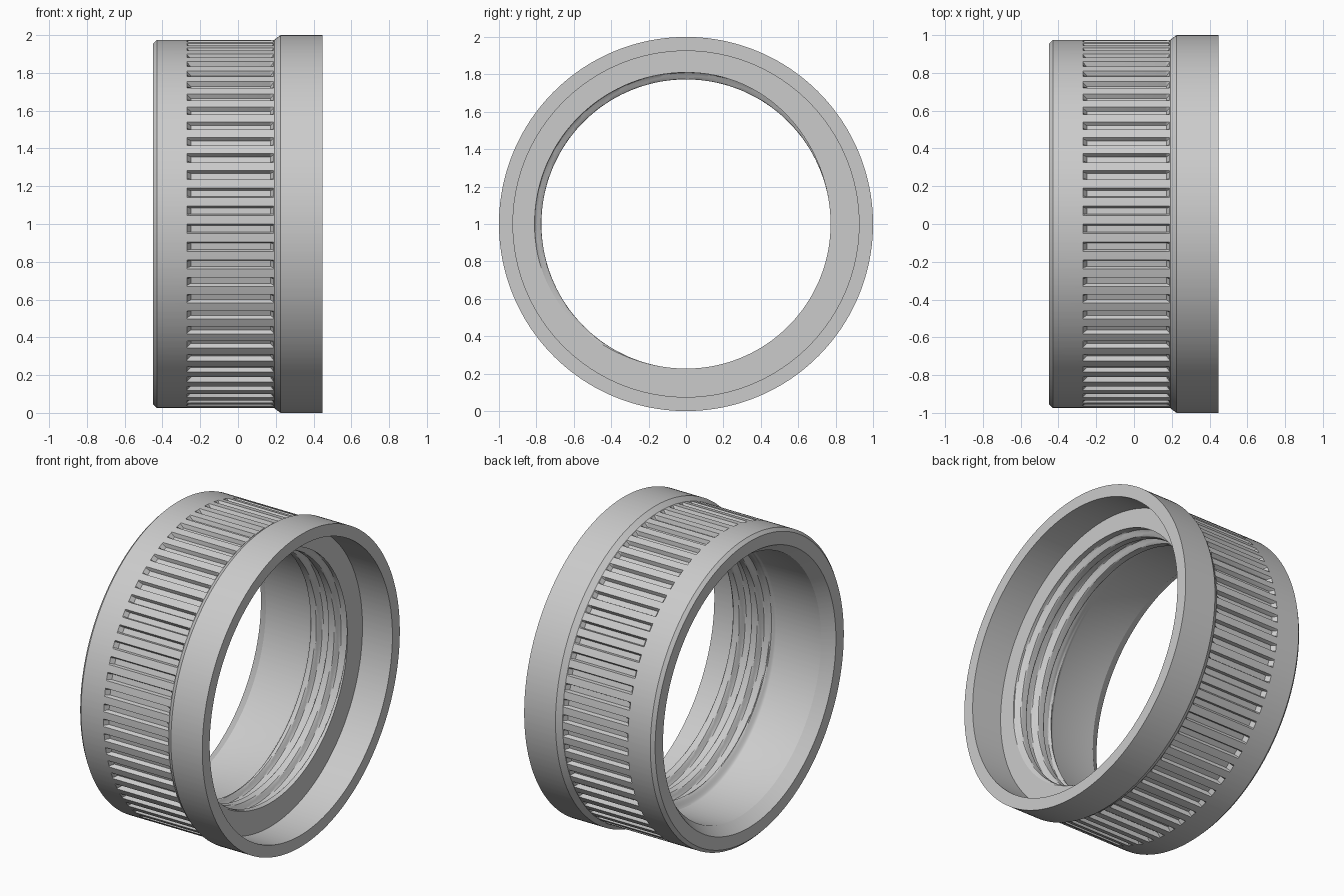
import bpy, bmesh
from math import sin, cos, pi

if "Cube" in bpy.data.objects:
    bpy.data.objects.remove(bpy.data.objects["Cube"])

GROOVES = 64
STEP = 2 * pi / GROOVES
PITCH = 0.13
SHELF_X, BORE_X = 0.235, -0.38
THREAD_END = -0.07


def smooth(t):
    t = max(0.0, min(1.0, t))
    return t * t * (3 - 2 * t)


# Helical thread: radius of the inner wall at axial position x and angle a
def inner_radius(x, a):
    phase = 2 * pi * (x - SHELF_X) / PITCH - (a - 0.75 * pi)
    thread = 0.773 + 0.037 * smooth(0.5 + 0.8 * cos(phase))
    w = smooth((x - THREAD_END) / 0.05)
    return 0.82 * (1 - w) + thread * w


# Outer profile (x, radius, groove depth), then the inner profile back again
outer = [(-0.45, 0.955, 0), (-0.43, 0.975, 0), (-0.27, 0.975, 0),
         (-0.25, 0.975, 0.026), (0.172, 0.975, 0.026), (0.188, 0.975, 0),
         (0.192, 0.975, 0), (0.225, 1.0, 0), (0.447, 1.0, 0),
         (0.447, 0.925, 0), (SHELF_X, 0.925, 0)]
N = 48
thread_x = [SHELF_X + (THREAD_END - SHELF_X) * i / N for i in range(N + 1)]
bore = [(BORE_X, 0.825, 0), (-0.45, 0.875, 0)]

# Angular columns: groove edge, floor, floor, edge, and mid-land
columns = []
for k in range(GROOVES):
    c = k * STEP + 0.026
    columns += [(c - 0.0255, 0), (c - 0.0175, 1), (c + 0.0175, 1),
                (c + 0.0255, 0), (c + 0.049, 0)]

# Knurled ring: sweep the closed profile around the x axis
bm = bmesh.new()
loops = []
for a, cut in columns:
    prof = [(x, r - d * cut) for x, r, d in outer]
    prof += [(x, inner_radius(x, a)) for x in thread_x]
    prof += [(x, r) for x, r, d in bore]
    loops.append([bm.verts.new((x, r * cos(a), 1 + r * sin(a))) for x, r in prof])
for i, p in enumerate(loops):
    q = loops[(i + 1) % len(loops)]
    for j in range(len(p)):
        k = (j + 1) % len(p)
        bm.faces.new((p[j], p[k], q[k], q[j]))
bmesh.ops.recalc_face_normals(bm, faces=bm.faces[:])
mesh = bpy.data.meshes.new("knurled_ring")
bm.to_mesh(mesh)
bm.free()
ring = bpy.data.objects.new("knurled_ring", mesh)
bpy.context.collection.objects.link(ring)
bpy.context.view_layer.objects.active = ring
ring.select_set(True)
bpy.ops.object.shade_smooth_by_angle(angle=0.42)
